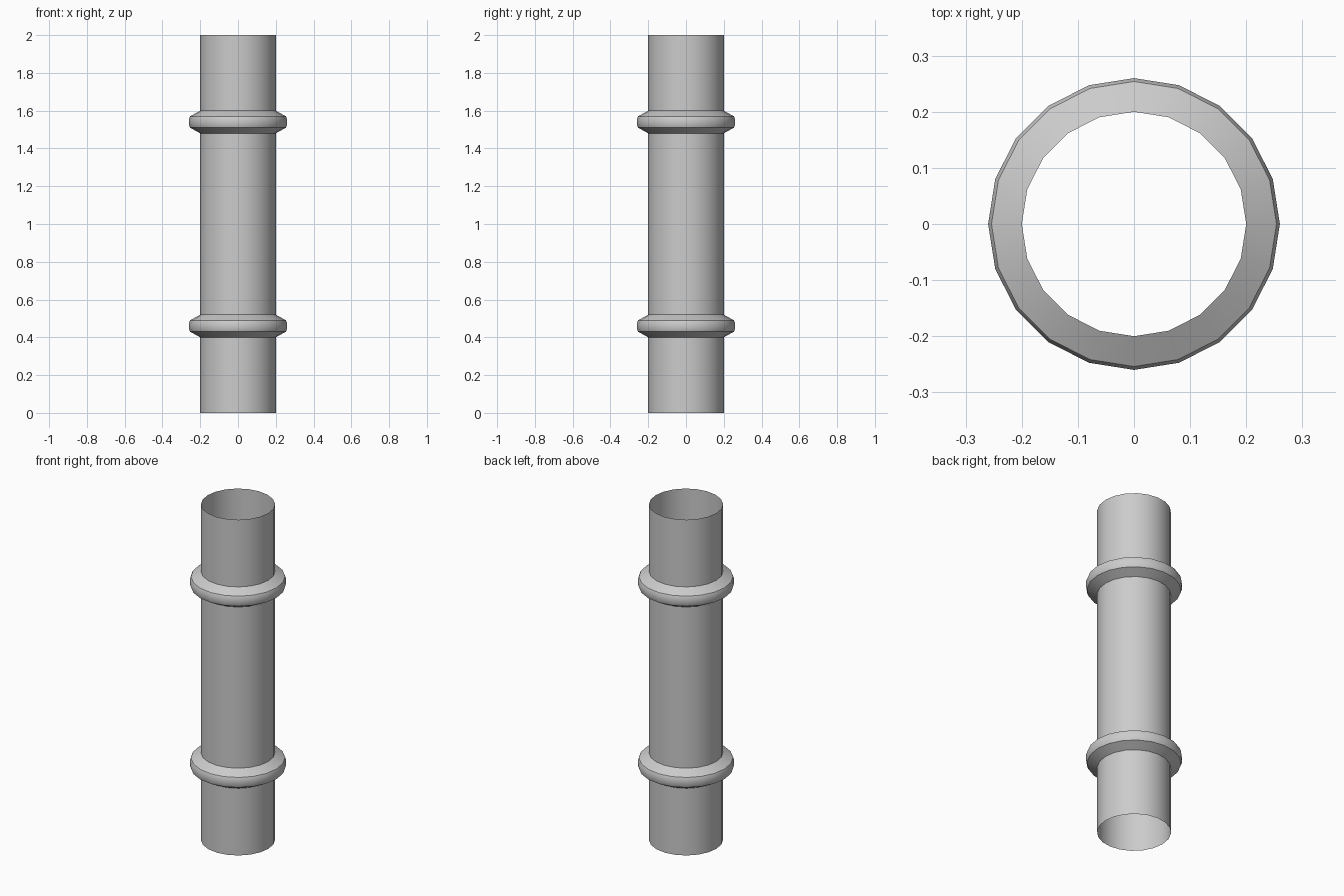
import bpy, bmesh
from math import cos, sin, tau, radians

if "Cube" in bpy.data.objects:
    bpy.data.objects.remove(bpy.data.objects["Cube"])

SIDES = 20
R = 0.20


def collar(z):
    # Rounded bulge starting at height z, 0.12 tall
    return [(R, z), (0.254, z + 0.03), (0.26, z + 0.045),
            (0.26, z + 0.075), (0.254, z + 0.09), (R, z + 0.12)]


# Open-ended pipe with two collars, turned from one profile
profile = [(R, 0.0)] + collar(0.40) + collar(1.48) + [(R, 2.0)]

bm = bmesh.new()
rings = [[bm.verts.new((r * cos(tau * i / SIDES), r * sin(tau * i / SIDES), z))
          for i in range(SIDES)] for r, z in profile]
for a, b in zip(rings, rings[1:]):
    for i in range(SIDES):
        j = (i + 1) % SIDES
        bm.faces.new((a[i], a[j], b[j], b[i]))

mesh = bpy.data.meshes.new("collared_pipe")
bm.to_mesh(mesh)
bm.free()
pipe = bpy.data.objects.new("collared_pipe", mesh)
bpy.context.collection.objects.link(pipe)

# Smooth around the pipe, crisp at the collar edges
bpy.context.view_layer.objects.active = pipe
pipe.select_set(True)
bpy.ops.object.shade_smooth_by_angle(angle=radians(30))
